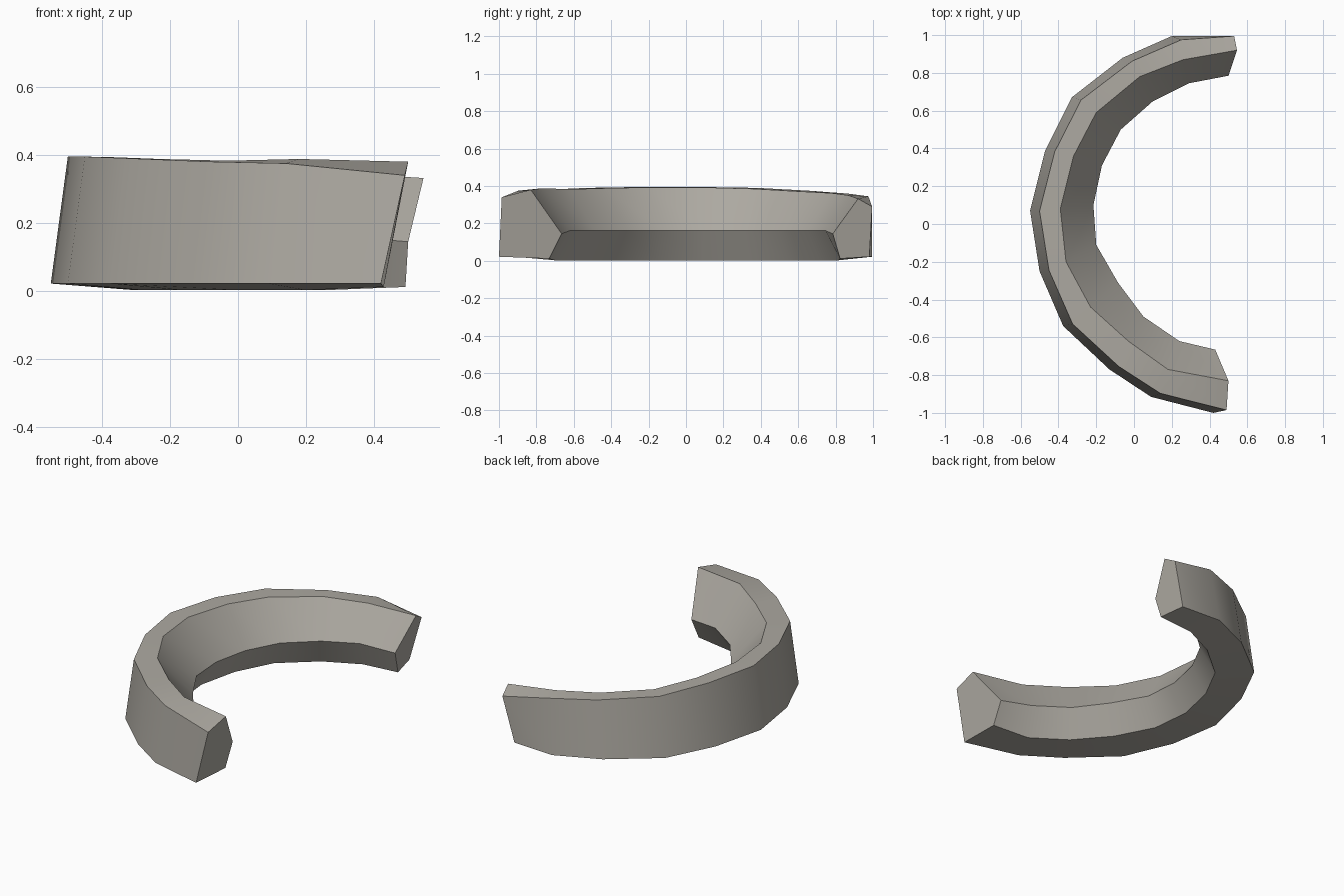
import bpy, bmesh

if "Cube" in bpy.data.objects:
    bpy.data.objects.remove(bpy.data.objects["Cube"])

# Plan-view paths of the long edges, from the front end round to the back end
outer_base = [(.42, -1), (.09, -.915), (-.13, -.77), (-.375, -.54), (-.5, -.25), (-.55, .07),
              (-.47, .39), (-.33, .67), (-.06, .88), (.2, .995), (.46, .98)]
inner_ridge = [(.43, -.665), (.24, -.62), (.05, -.49), (-.085, -.31), (-.2, -.11), (-.215, .1),
               (-.17, .31), (-.07, .5), (.1, .65), (.29, .745), (.5, .785)]
inner_top = [(.5, -.83), (.18, -.77), (-.03, -.62), (-.23, -.44), (-.36, -.2), (-.39, .08),
             (-.32, .36), (-.2, .59), (.03, .78), (.26, .87), (.545, .92)]
# Heights of the two upper edges
outer_top_z = [.34, .375, .38, .39, .395, .395, .39, .375, .36, .345, .29]
inner_top_z = [.38, .388, .383, .388, .393, .393, .385, .372, .362, .35, .332]

# Five-sided cross-section swept along the arc
bm = bmesh.new()
rings = []
last = len(outer_base) - 1
for i, (ob, ri, it) in enumerate(zip(outer_base, inner_ridge, inner_top)):
    end = i in (0, last)
    ot = (ob[0] + (.07 if end else .05), ob[1] + (.015 if end else -.02 * ob[1]))
    k = .2 if end else .28
    ib = [r + (o - r) * k for r, o in zip(ri, ob)]
    pts = [(*ob, .022), (*ot, outer_top_z[i]), (*it, inner_top_z[i]),
           (*ri, .145 if end else .162), (*ib, .012 if end else .003)]
    rings.append([bm.verts.new(p) for p in pts])
for a, b in zip(rings, rings[1:]):
    for j in range(5):
        n = (j + 1) % 5
        bm.faces.new((a[j], a[n], b[n], b[j]))
bm.faces.new(rings[0])
bm.faces.new(rings[-1][::-1])
bmesh.ops.recalc_face_normals(bm, faces=bm.faces)

# Stay inside the ground plane and the two-unit length
for v in bm.verts:
    v.co.z = max(v.co.z, 0)
    v.co.y = max(-1, min(1, v.co.y))

mesh = bpy.data.meshes.new("curved_stone")
bm.to_mesh(mesh)
bm.free()
obj = bpy.data.objects.new("curved_stone", mesh)
bpy.context.collection.objects.link(obj)

# Warm grey stone
mat = bpy.data.materials.new("warm_grey_stone")
mat.diffuse_color = (.42, .40, .36, 1)
mat.use_nodes = True
mat.node_tree.nodes["Principled BSDF"].inputs["Base Color"].default_value = mat.diffuse_color
mesh.materials.append(mat)

# Soft facets along the arc, sharp long edges
bpy.context.view_layer.objects.active = obj
obj.select_set(True)
bpy.ops.object.shade_smooth_by_angle(angle=.52)
